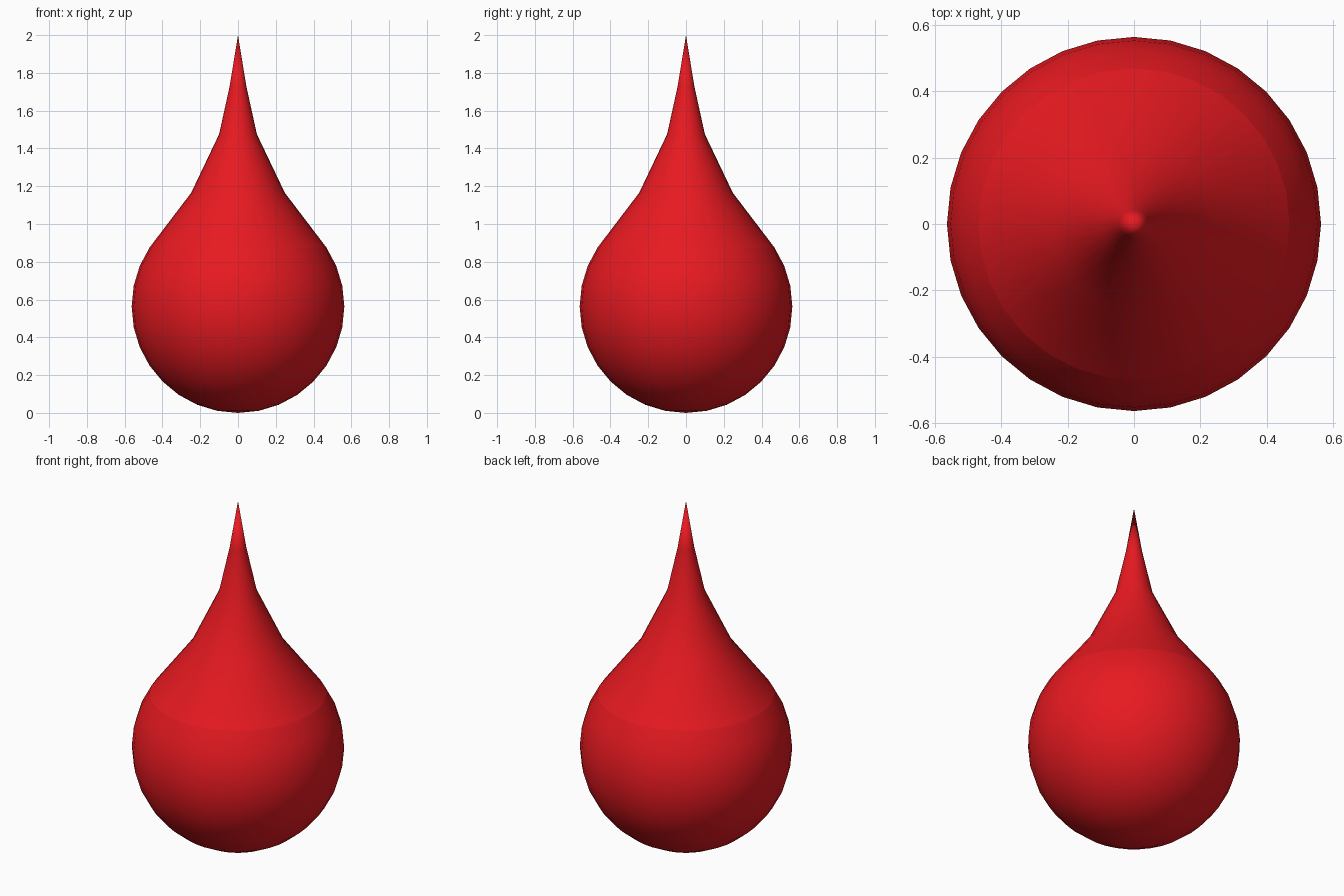
import bpy, bmesh
from math import sin, cos, pi

if "Cube" in bpy.data.objects:
    bpy.data.objects.remove(bpy.data.objects["Cube"])

SEGMENTS = 32
RADIUS = 0.563

red = bpy.data.materials.new("red")
red.diffuse_color = (0.8, 0.01, 0.015, 1)
red.use_nodes = True
red.node_tree.nodes["Principled BSDF"].inputs["Base Color"].default_value = red.diffuse_color


def lathe(name, profile):
    """Spin an (r, z) profile around z into a smooth shaded object."""
    bm = bmesh.new()
    verts = [bm.verts.new((r, 0, z)) for r, z in profile]
    edges = [bm.edges.new(pair) for pair in zip(verts, verts[1:])]
    bmesh.ops.spin(bm, geom=verts + edges, cent=(0, 0, 0), axis=(0, 0, 1),
                   angle=2 * pi, steps=SEGMENTS)
    bmesh.ops.remove_doubles(bm, verts=bm.verts, dist=0.0005)
    bmesh.ops.recalc_face_normals(bm, faces=bm.faces)
    # open shells: make sure the faces point away from the axis
    if sum(f.normal.x * f.calc_center_median().x for f in bm.faces) < 0:
        bmesh.ops.reverse_faces(bm, faces=bm.faces)
    for f in bm.faces:
        f.smooth = True
    mesh = bpy.data.meshes.new(name)
    bm.to_mesh(mesh)
    bm.free()
    mesh.materials.append(red)
    obj = bpy.data.objects.new(name, mesh)
    bpy.context.collection.objects.link(obj)
    return obj


# Round lower bulb: sphere rings from the bottom pole to the shoulder
bulb = [(RADIUS * sin(i * pi / 16), RADIUS * (1 - cos(i * pi / 16)))
        for i in range(12)]
lathe("drop_bulb", bulb)

# Pointed upper part, starting on the shoulder ring with its own shading
lathe("drop_tip", [bulb[-1], (0.248, 1.165), (0.1, 1.475), (0.044, 1.73), (0, 2)])
